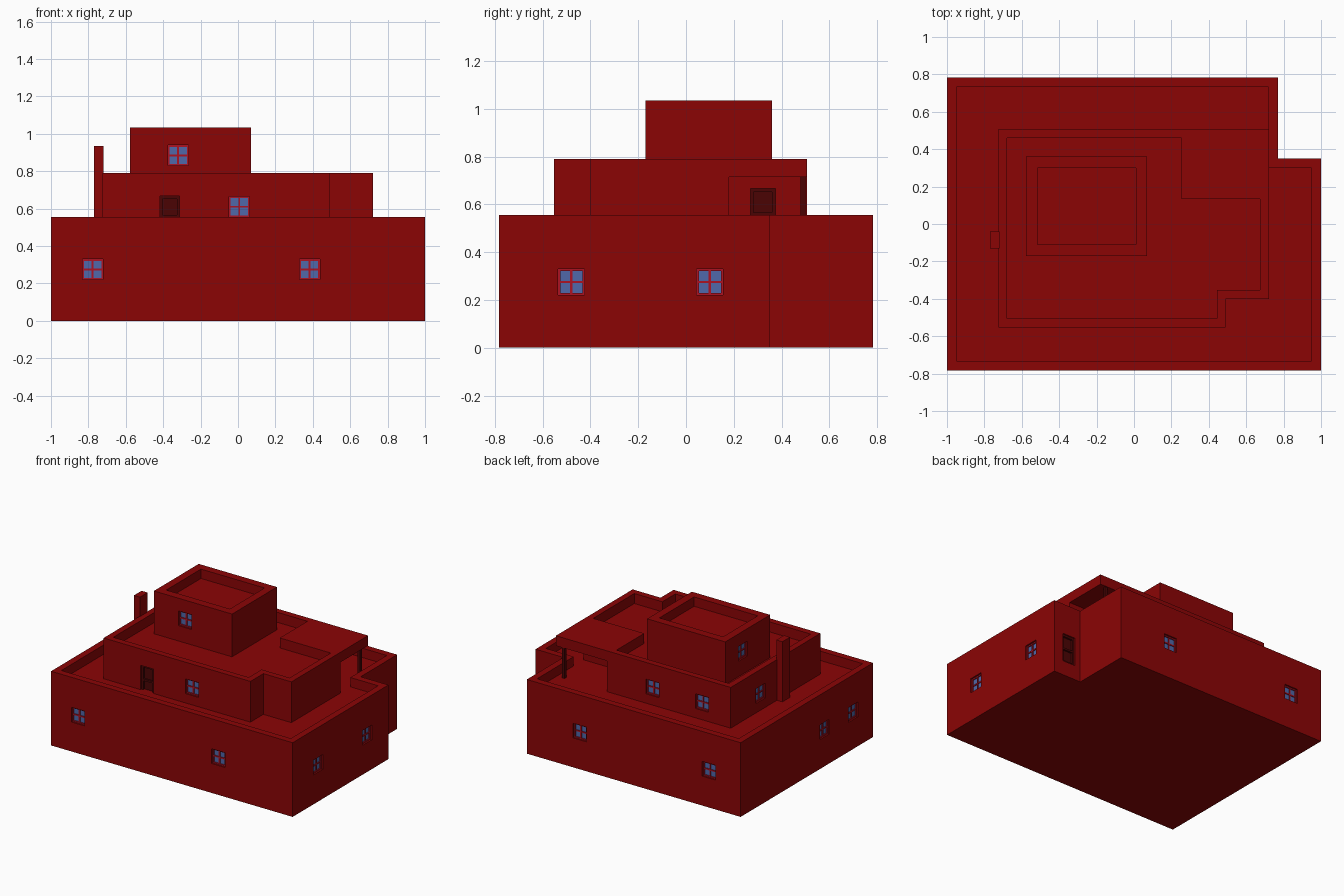
import bpy, bmesh, math
from mathutils import Matrix

if "Cube" in bpy.data.objects:
    bpy.data.objects.remove(bpy.data.objects["Cube"])


def material(name, rgb):
    m = bpy.data.materials.new(name)
    m.diffuse_color = (*rgb, 1)
    m.use_nodes = True
    m.node_tree.nodes["Principled BSDF"].inputs["Base Color"].default_value = m.diffuse_color
    return m


WALL = material("wall_red", (0.26, 0.0013, 0.0016))
FRAME = material("frame_red", (0.42, 0.006, 0.016))
DOOR = material("door_dark_red", (0.07, 0.0012, 0.0012))
GLASS = material("glass_blue", (0.08, 0.14, 0.40))


def finish(bm, name, mat):
    me = bpy.data.meshes.new(name)
    bm.to_mesh(me)
    bm.free()
    ob = bpy.data.objects.new(name, me)
    bpy.context.collection.objects.link(ob)
    if mat:
        me.materials.append(mat)
    return ob


def boxes(name, spans, mat, places=(Matrix(),)):
    """Boxes given as (x0, x1, y0, y1, z0, z1), repeated at each placement."""
    bm = bmesh.new()
    for place in places:
        for x0, x1, y0, y1, z0, z1 in spans:
            mid = Matrix.Translation(((x0 + x1) / 2, (y0 + y1) / 2, (z0 + z1) / 2))
            size = Matrix.Diagonal((x1 - x0, y1 - y0, z1 - z0, 1))
            bmesh.ops.create_cube(bm, size=1, matrix=place @ mid @ size)
    return finish(bm, name, mat)


def storey(name, outline, z0, top, rim, roof):
    """Solid storey with a level parapet around a sunken flat roof."""
    bm = bmesh.new()
    face = bm.faces.new([bm.verts.new((x, y, z0)) for x, y in outline])
    # keep the base face, raise a copy of it to the top
    dup = bmesh.ops.extrude_face_region(bm, geom=[face], use_keep_orig=True)["geom"]
    for v in dup:
        if isinstance(v, bmesh.types.BMVert):
            v.co.z = top
    bmesh.ops.recalc_face_normals(bm, faces=bm.faces[:])
    cap = max(bm.faces, key=lambda f: f.calc_center_median().z)
    bmesh.ops.inset_region(bm, faces=[cap], thickness=rim, use_even_offset=True)
    # sink the inner face straight down
    sunk = bmesh.ops.extrude_discrete_faces(bm, faces=[cap])["faces"][0]
    bmesh.ops.translate(bm, verts=sunk.verts[:], vec=(0, 0, roof - top))
    bmesh.ops.recalc_face_normals(bm, faces=bm.faces[:])
    return finish(bm, name, WALL)


def facing(x, y, z, angle):
    """Placement on a wall: local x runs along it, local y points inward."""
    return Matrix.Translation((x, y, z)) @ Matrix.Rotation(math.radians(angle), 4, 'Z')


W, DW, DH, DEEP = 0.055, 0.053, 0.215, 0.03   # half window, half door, door height, recess


def cut(body, cutter):
    mod = body.modifiers.new("openings", 'BOOLEAN')
    mod.operation = 'DIFFERENCE'
    mod.solver = 'EXACT'
    mod.object = cutter
    bpy.context.view_layer.objects.active = body
    bpy.ops.object.modifier_apply(modifier=mod.name)
    bpy.data.objects.remove(cutter)


def fit_openings(body, windows, doors):
    n = body.name
    win = [facing(*w) for w in windows]
    cut(body, boxes("window_cutter", [(-W, W, -0.05, DEEP, -W, W)], None, win))
    # window frames with a cross bar, and a pane behind
    t, b = 0.009, 0.005
    boxes(n + "_window_frames", [
        (-W, -W + t, 0.012, DEEP, -W, W), (W - t, W, 0.012, DEEP, -W, W),
        (-W + t, W - t, 0.012, DEEP, W - t, W), (-W + t, W - t, 0.012, DEEP, -W, -W + t),
        (-b, b, 0.014, DEEP, -W + t, W - t),
        (-W + t, -b, 0.014, DEEP, -b, b), (b, W - t, 0.014, DEEP, -b, b)], FRAME, win)
    boxes(n + "_window_panes", [(-W + t, W - t, 0.02, DEEP, -W + t, W - t)], GLASS, win)
    if doors:
        drs = [facing(*d) for d in doors]
        cut(body, boxes("door_cutter", [(-DW, DW, -0.05, DEEP, 0, DH)], None, drs))
        # door leaf with stiles and rails around two sunken panels
        s = 0.014
        boxes(n + "_doors", [
            (-DW, DW, 0.024, DEEP, 0, DH),
            (-DW, -DW + s, 0.01, 0.024, 0, DH), (DW - s, DW, 0.01, 0.024, 0, DH),
            (-DW + s, DW - s, 0.01, 0.024, DH - s, DH),
            (-DW + s, DW - s, 0.01, 0.024, 0.1, 0.1 + s),
            (-DW + s, DW - s, 0.01, 0.024, 0, s)], DOOR, drs)


# ground storey with a notched back corner
Y = 0.782
ground = storey("ground_storey", [(-1, -Y), (1, -Y), (1, .35), (.77, .35), (.77, Y), (-1, Y)],
                0, 0.555, 0.05, 0.485)
fit_openings(ground,
             [(-.777, -Y, .275, 0), (.383, -Y, .275, 0),
              (1, -.48, .275, 90), (1, .10, .275, 90),
              (.333, Y, .275, 180), (-.737, Y, .275, 180),
              (-1, -.21, .275, 270), (-1, -.55, .275, 270)],
             [(.87, .35, .11, 180)])

# middle storey, cut away at the back right for the porch
middle = storey("middle_storey", [(-.725, -.553), (.49, -.553), (.49, -.40), (.722, -.40), (.722, .18),
                                  (.30, .18), (.30, .507), (-.725, .507)],
                0.43, 0.79, 0.047, 0.715)
fit_openings(middle,
             [(.007, -.553, .61, 0), (-.078, .507, .61, 180), (-.487, .507, .61, 180),
              (-.725, .15, .61, 270)],
             [(-.365, -.553, .452, 0), (.30, .322, .452, 90)])

# porch roof slab and its corner post
boxes("porch_roof", [(.253, .722, .133, .507, .715, .79)], WALL)
boxes("porch_post", [(.655, .675, .48, .50, .47, .715)], DOOR)

# top tower
tower = storey("tower", [(-.577, -.17), (.07, -.17), (.07, .36), (-.577, .36)], 0.70, 1.035, 0.06, 0.965)
fit_openings(tower, [(-.32, -.17, .885, 0), (-.577, .15, .885, 270)], [])

# chimney on the left wall
boxes("chimney", [(-.77, -.72, -.13, -.04, .47, .935)], WALL)
